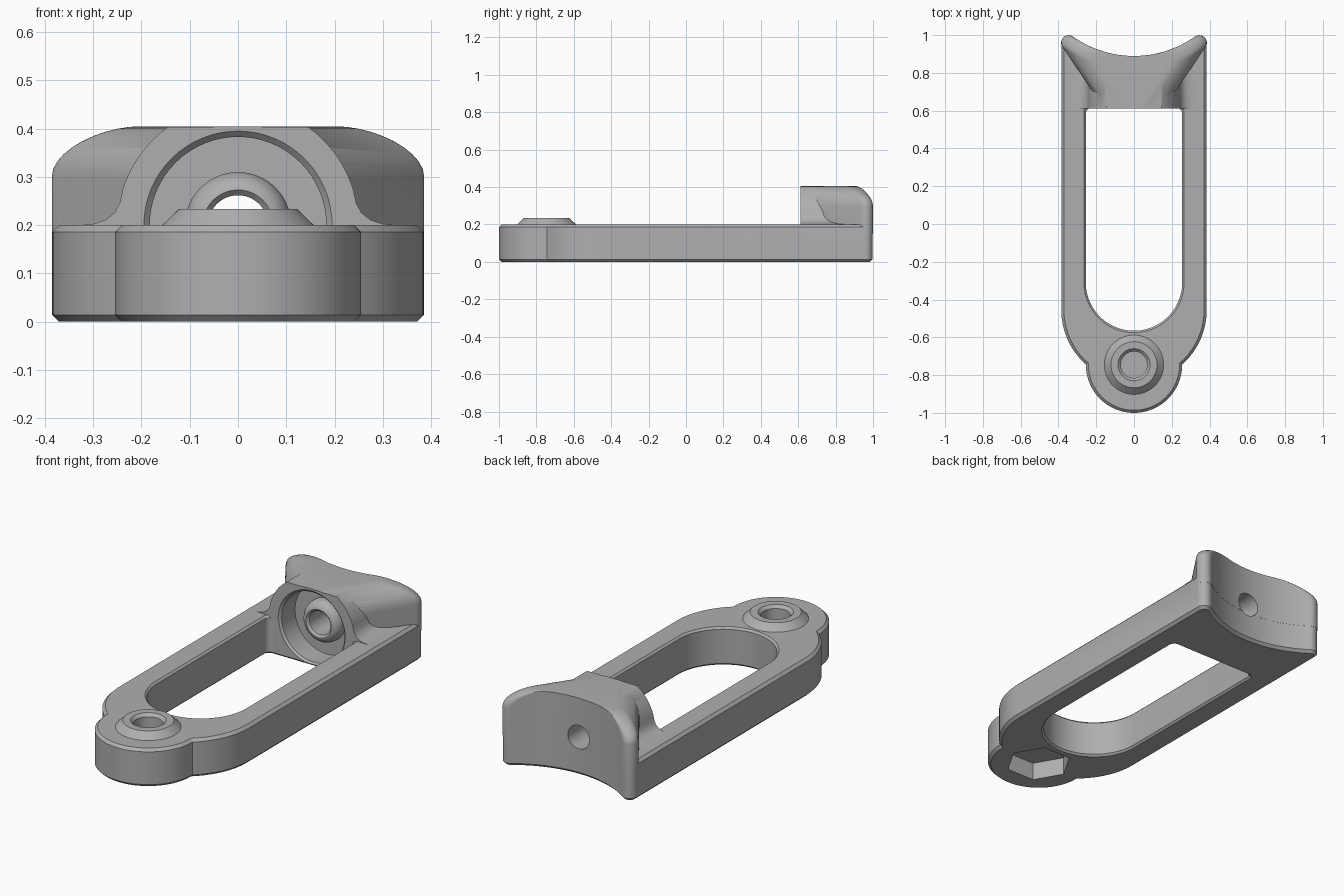
import bpy, bmesh
from math import sin, cos, pi, sqrt, atan2, radians
from mathutils import Vector

if "Cube" in bpy.data.objects:
    bpy.data.objects.remove(bpy.data.objects["Cube"])

grey = bpy.data.materials.new("matte_grey")
grey.use_nodes = True
colour = (0.43, 0.43, 0.43, 1)
grey.diffuse_color = colour
grey.node_tree.nodes["Principled BSDF"].inputs["Base Color"].default_value = colour

HALF, TIP, BACK_R, BACK_Y = 0.385, 0.04, 0.56, 1.449
BOSS_Y, BOSS_R, END_Y = -0.745, 0.255, -0.455
FACE_Y, AXIS_Z = 0.612, 0.2


def loft(name, rings, closed=False):
    """Skin equal rings; cap the ends, or join last to first."""
    bm = bmesh.new()
    loops = [[bm.verts.new(p) for p in ring] for ring in rings]
    pairs = list(zip(loops, loops[1:]))
    if closed:
        pairs.append((loops[-1], loops[0]))
    else:
        bm.faces.new(loops[0])
        bm.faces.new(loops[-1])
    n = len(loops[0])
    for a, b in pairs:
        for i in range(n):
            j = (i + 1) % n
            bm.faces.new((a[i], a[j], b[j], b[i]))
    bmesh.ops.recalc_face_normals(bm, faces=bm.faces)
    mesh = bpy.data.meshes.new(name)
    bm.to_mesh(mesh)
    bm.free()
    mesh.materials.append(grey)
    obj = bpy.data.objects.new(name, mesh)
    bpy.context.scene.collection.objects.link(obj)
    return obj


def arc(cx, cy, r, a0, a1, n):
    return [(cx + r * cos(a0 + (a1 - a0) * i / n),
             cy + r * sin(a0 + (a1 - a0) * i / n)) for i in range(n + 1)]


def mirrored(half):
    """Close a right-hand half outline with its mirror image."""
    return half + [(-x, y) for x, y in reversed(half) if x > 1e-5]


def at_height(outline, z):
    return [(x, y, z) for x, y in outline]


def turned(name, profile, upright, closed=False, n=64):
    """Revolve (radius, position) pairs round the clamp hole or the bolt seat."""
    rings = []
    for r, h in profile:
        circle = arc(0, BOSS_Y if upright else AXIS_Z, r, 0, 2 * pi * (n - 1) / n, n - 1)
        rings.append([(u, v, h) if upright else (u, h, v) for u, v in circle])
    return loft(name, rings, closed)


def combine(target, other, operation):
    mod = target.modifiers.new(operation.lower(), "BOOLEAN")
    mod.operation, mod.object, mod.solver = operation, other, "EXACT"
    other.hide_render = True
    bpy.context.view_layer.objects.active = target
    bpy.ops.object.modifier_apply(modifier=mod.name)
    bpy.data.objects.remove(other)


def tip_and_back(cx, cy, tip_r, back_r, start):
    """Rounded corner followed by the hollow back, ending on the centre line."""
    facing = atan2(BACK_Y - cy, -cx)
    return (arc(cx, cy, tip_r, start, facing, 12)
            + arc(0, BACK_Y, back_r, facing - pi, -pi / 2, 24)[1:-1]
            + [(0, BACK_Y - back_r)])


TIP_X = HALF - TIP
TIP_Y = BACK_Y - sqrt((BACK_R + TIP) ** 2 - TIP_X ** 2)


def base_outline(d):
    """Plate outline moved inwards by d."""
    big, small = HALF - d, BOSS_R - d
    gap = END_Y - BOSS_Y
    notch = (small ** 2 - big ** 2 + END_Y ** 2 - BOSS_Y ** 2) / (2 * gap)
    x = sqrt(small ** 2 - (notch - BOSS_Y) ** 2)
    nose = arc(0, BOSS_Y, small, -pi / 2, atan2(notch - BOSS_Y, x), 24)
    nose[0] = (0, BOSS_Y - small)
    shoulder = arc(0, END_Y, big, atan2(notch - END_Y, x), 0, 16)[1:]
    return mirrored(nose + shoulder + tip_and_back(TIP_X, TIP_Y, TIP - d, BACK_R + d, 0))


def slot_outline(d):
    """Slot outline grown by d."""
    w, r = 0.255 + d, 0.03
    end = arc(0, -0.31, w, -pi / 2, 0, 24)
    end[0] = (0, -0.31 - w)
    return mirrored(end + arc(w - r, FACE_Y + 0.002 + d - r, r, 0, pi / 2, 6))


def saddle_outline(d):
    """Flared saddle plan moved inwards by d."""
    slope = radians(-34)
    normal = Vector((cos(slope), sin(slope)))
    along = Vector((-normal.y, normal.x))
    back = BACK_R - 0.0006
    line = normal * (normal.dot(Vector((TIP_X, TIP_Y))) - d)
    rel = line - Vector((0, BACK_Y))
    b = rel.dot(along)
    c = line + along * (-b - sqrt(b * b - rel.length_squared + (back + TIP) ** 2))
    front_x = (normal.dot(c) + TIP - normal.y * FACE_Y) / normal.x
    return mirrored([(front_x, FACE_Y)] + tip_and_back(c.x, c.y, TIP, back, slope))


# Chamfered plate with a long slot
body = loft("clamp_body", [at_height(base_outline(d), z) for d, z in
                           ((0.014, 0), (0, 0.014), (0, 0.186), (0.014, 0.2))])
slot = loft("slot_cutter", [at_height(slot_outline(d), z) for d, z in
                            ((0.03, -0.02), (0, 0.01), (0, 0.19), (0.03, 0.22))])
combine(body, slot, "DIFFERENCE")

# Arched housing with flared feet
foot = [(0.33 - 0.089 * (1 - (1 - t) ** 2) + 0.004 * t * (1 - t), 0.2 + 0.07 * t * t)
        for t in (0, 0.2, 0.4, 0.6, 0.8)]
dome = arc(0, AXIS_Z, 0.25, radians(17), radians(54.3), 10)
section = mirrored([(0.33, 0.186)] + foot + dome)
housing = loft("housing", [[(x, y, z) for x, z in section] for y in (FACE_Y, 0.87)])
combine(body, housing, "UNION")

# Flared saddle with a rounded top edge
ROUND, TOP = 0.105, 0.405
layers = [at_height(saddle_outline(0), 0.15)]
for i in range(11):
    a = pi / 2 * i / 10
    layers.append(at_height(saddle_outline(ROUND * (1 - cos(a))), TOP - ROUND * (1 - sin(a))))
combine(body, loft("saddle", layers), "UNION")

# Counterbore and through hole in the saddle
FLOOR_Y = 0.735
combine(body, turned("bore_cutter", [(0.195, 0.5), (0.195, FACE_Y), (0.183, FACE_Y + 0.012),
                                     (0.183, FLOOR_Y)], False), "DIFFERENCE")
combine(body, turned("hole_cutter", [(0.062, 0.7), (0.062, 1.1)], False), "DIFFERENCE")

# Bolt hole from above and nut pocket from below
combine(body, turned("bolt_cutter", [(0.07, 0.105), (0.07, 0.3)], True), "DIFFERENCE")
combine(body, turned("nut_cutter", [(0.163, -0.1), (0.163, 0.095)], True, n=6), "DIFFERENCE")

# Raised collars round both holes
nose_collar = turned("nose_collar", [(0.158, 0.199), (0.122, 0.234), (0.085, 0.234),
                                     (0.07, 0.219), (0.07, 0.199)], True, True)
seat_collar = turned("seat_collar", [(0.11, FLOOR_Y + 0.001), (0.11, 0.715), (0.106, 0.698),
                                     (0.096, 0.682), (0.083, 0.672), (0.073, 0.67),
                                     (0.062, 0.681), (0.062, FLOOR_Y + 0.001)], False, True)

for obj in (body, nose_collar, seat_collar):
    bpy.ops.object.select_all(action="DESELECT")
    obj.select_set(True)
    bpy.context.view_layer.objects.active = obj
    bpy.ops.object.shade_smooth_by_angle(angle=radians(28))
